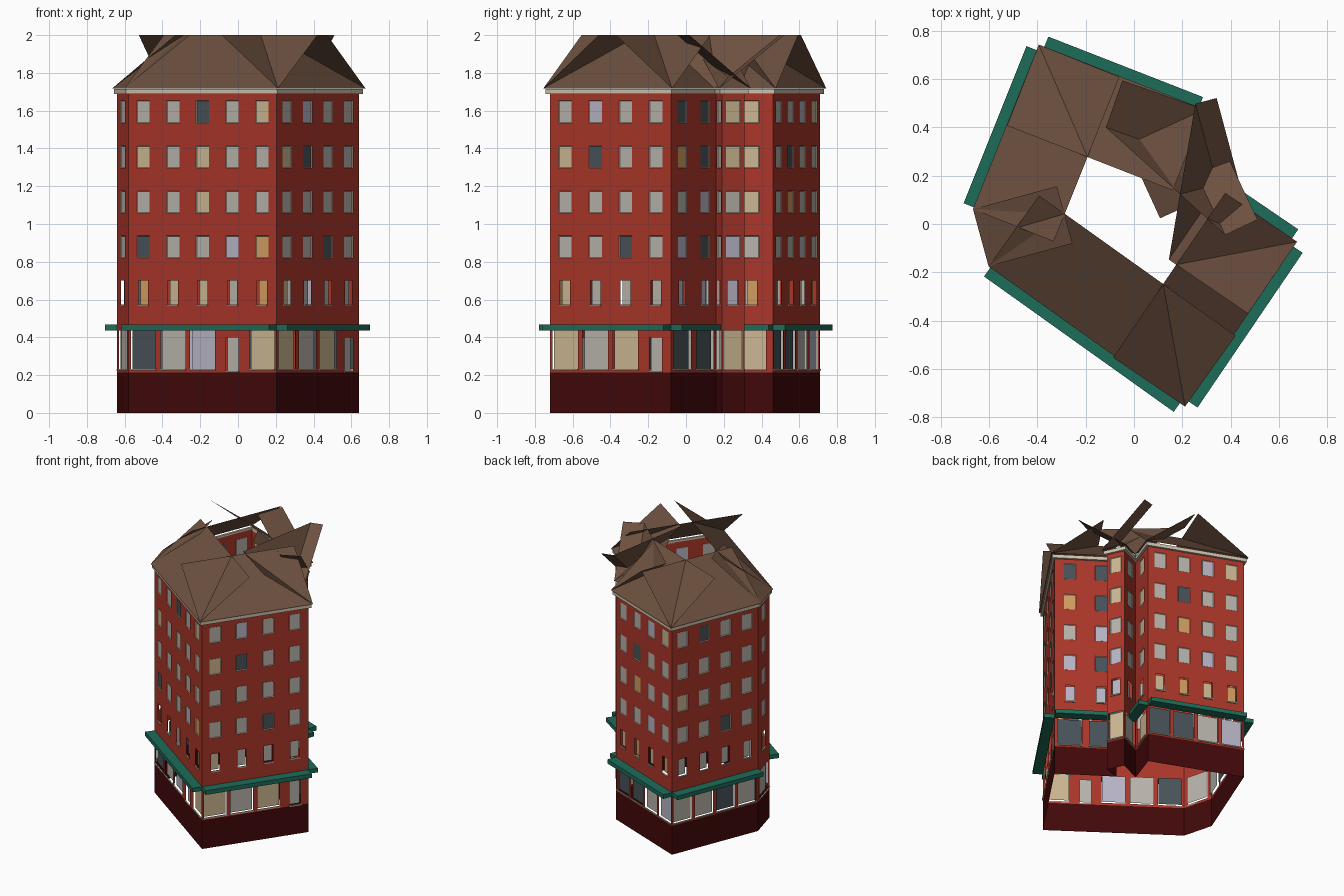
import bpy, bmesh, math
from mathutils import Vector

if "Cube" in bpy.data.objects:
    bpy.data.objects.remove(bpy.data.objects["Cube"])

# Colours
COLOURS = [
    ("brick red", (0.41, 0.037, 0.022)), ("dark red base", (0.055, 0.0025, 0.003)),
    ("cream trim", (0.62, 0.54, 0.41)), ("brown roof", (0.15, 0.080, 0.050)),
    ("green awning", (0.012, 0.15, 0.100)), ("grey pane", (0.48, 0.45, 0.41)),
    ("tan pane", (0.60, 0.47, 0.29)), ("lavender pane", (0.48, 0.46, 0.56)),
    ("slate pane", (0.065, 0.085, 0.10)), ("orange pane", (0.64, 0.34, 0.12))]
MATS = []
for name, c in COLOURS:
    m = bpy.data.materials.new(name)
    m.diffuse_color = (*c, 1)
    m.use_nodes = True
    m.node_tree.nodes["Principled BSDF"].inputs["Base Color"].default_value = m.diffuse_color
    MATS.append(m)
BRICK, BASE, TRIM, ROOF, GREEN, GREY, TAN, LAV, SLATE, ORANGE = range(10)
CODE = dict(G=GREY, T=TAN, L=LAV, S=SLATE, O=ORANGE)

# Footprint, counter-clockwise
FOOT = [Vector(p) for p in [
    (-0.64, 0.06), (-0.58, -0.16), (0.205, -0.72), (0.64, -0.08), (0.288, 0.16),
    (0.40, 0.19), (0.345, 0.31), (0.18, 0.232), (0.26, 0.46), (-0.38, 0.71)]]
N = len(FOOT)
DOORS = {(1, 3), (2, 3)}          # (wall, bay) pairs holding a door
Z_BASE, Z_TOP = 0.215, 1.70

# Curtain colours per wall, one word per storey from the ground up
PANES = {
    1: "SGLGT OTTGO SGGLO GGTGG TGTGG GGSGT", 2: "TGTG TGGG GGSG GGGG TSGG GLGG",
    3: "SS LL LS GL OS SS", 5: "T L L G T T", 7: "T O G T T T",
    8: "SSGL TOTO GGLG GOGG GSGG GGLT", 9: "GGSG GGGG GGSG TGGG GGGG GSGG"}


def finish(name, bm):
    me = bpy.data.meshes.new(name)
    bm.to_mesh(me)
    bm.free()
    for m in MATS:
        me.materials.append(m)
    ob = bpy.data.objects.new(name, me)
    bpy.context.collection.objects.link(ob)
    return ob


def face(bm, pts, mat):
    f = bm.faces.new([bm.verts.new(p) for p in pts])
    f.material_index = mat


def normal(a, b):
    d = (b - a).normalized()
    return Vector((d.y, -d.x))


def offset(dist):
    """Mitred copy of the footprint."""
    out = []
    for i, p in enumerate(FOOT):
        n1 = normal(FOOT[i - 1], p)
        n2 = normal(p, FOOT[(i + 1) % N])
        out.append(p + (n1 + n2) * dist / (1 + n1.dot(n2)))
    return out


def wall_frame(i):
    """Returns a point function (along, height, outward) and the wall length."""
    a, b = FOOT[i], FOOT[(i + 1) % N]
    d, n = (b - a).normalized(), normal(a, b)

    def at(u, z, o=0.0):
        p = a + d * u + n * o
        return Vector((p.x, p.y, z))
    return at, (b - a).length


def rect(bm, at, u0, u1, z0, z1, mat, o=0.0):
    if u1 - u0 > 1e-5 and z1 - z0 > 1e-5:
        face(bm, [at(u0, z0, o), at(u1, z0, o), at(u1, z1, o), at(u0, z1, o)], mat)


def box(bm, at, u0, u1, z0, z1, o0, o1, mat):
    c = [[at(u, z, o) for u, o in ((u0, o0), (u0, o1), (u1, o1), (u1, o0))] for z in (z0, z1)]
    face(bm, c[0][::-1], mat)
    face(bm, c[1], mat)
    for k in range(4):
        j = (k + 1) % 4
        face(bm, [c[0][k], c[0][j], c[1][j], c[1][k]], mat)


def frame(bm, at, u0, u1, z0, z1, depth):
    """Thin cream reveal around a shallow window."""
    o = [(u0, z0), (u1, z0), (u1, z1), (u0, z1)]
    e = 0.003
    s = [(u0 + e, z0 + e), (u1 - e, z0 + e), (u1 - e, z1 - e), (u0 + e, z1 - e)]
    for k in range(4):
        j = (k + 1) % 4
        face(bm, [at(*o[k]), at(*o[j]), at(*s[j], -depth), at(*s[k], -depth)], TRIM)


# Walls with openings, panes, base, sills and awnings
walls, panes, base, sills, awnings = (bmesh.new() for _ in range(5))
for i in range(N):
    at, length = wall_frame(i)
    count = max(1, round(length / 0.185))
    bay = length / count
    colours = PANES.get(i, "G G G G G G").split()
    rect(base, at, 0, length, 0, Z_BASE, BASE)
    for k in range(count):
        u0, u1 = k * bay, (k + 1) * bay
        mid = (u0 + u1) / 2
        door = (i, k) in DOORS
        shop = (0.222, 0.40, 0.08, 0.015) if door else \
               (0.232, 0.437, min(0.162, bay * 0.84), 0.015)
        rows = [shop, (0.575, 0.70, 0.064, 0.018)]
        rows += [(z, z + 0.118, 0.084, 0.004) for z in (0.82, 1.058, 1.296, 1.535)]
        z = Z_BASE
        for r, (z0, z1, w, depth) in enumerate(rows):
            a, b = mid - w / 2, mid + w / 2
            rect(walls, at, u0, u1, z, z0, BRICK)
            rect(walls, at, u0, a, z0, z1, BRICK)
            rect(walls, at, b, u1, z0, z1, BRICK)
            rect(panes, at, a, b, z0, z1, CODE[colours[r][k]], -depth)
            if r > 1:
                frame(panes, at, a, b, z0, z1, depth)
            else:
                box(sills, at, a - 0.004, b + 0.004, z0 - 0.008, z0, 0, 0.008, TRIM)
            z = z1
        rect(walls, at, u0, u1, z, Z_TOP, BRICK)
    # Awnings on the long walls and the single shop beside the stair bay
    if length > 0.23:
        box(awnings, at, 0, length, 0.437, 0.468, 0, 0.07, GREEN)
finish("walls", walls)
finish("window_panes", panes)
finish("base", base)
finish("window_sills", sills)
finish("awnings", awnings)

# Cornice ring under the eaves
bm = bmesh.new()
inner, outer = FOOT, offset(0.016)
for i in range(N):
    j = (i + 1) % N
    p = [(q.x, q.y) for q in (inner[i], inner[j], outer[j], outer[i])]
    lo = [(*q, 1.688) for q in p]
    hi = [(*q, 1.714) for q in p]
    face(bm, [lo[3], lo[2], hi[2], hi[3]], TRIM)
    face(bm, [lo[0], lo[1], lo[2], lo[3]], TRIM)
    face(bm, [hi[3], hi[2], hi[1], hi[0]], TRIM)
    face(bm, [hi[0], hi[1], lo[1], lo[0]], TRIM)
finish("cornice", bm)

# Roof: one rectangular sloping slab per wall, crossing its neighbours,
# with a triangular valley sheet at each inward corner
bm = bmesh.new()
eave = offset(0.025)
for i in range(N):
    a, b, c = eave[i], eave[(i + 1) % N], eave[(i + 2) % N]
    run, run2 = normal(a, b) * -0.36, normal(b, c) * -0.36
    face(bm, [(*a, 1.718), (*b, 1.718), (*(b + run), 2.0), (*(a + run), 2.0)], ROOF)
    if (b - a).cross(c - b) < 0:
        face(bm, [(*b, 1.718), (*(b + run2), 2.0), (*(b + run), 2.0)], ROOF)
finish("roof_slopes", bm)
